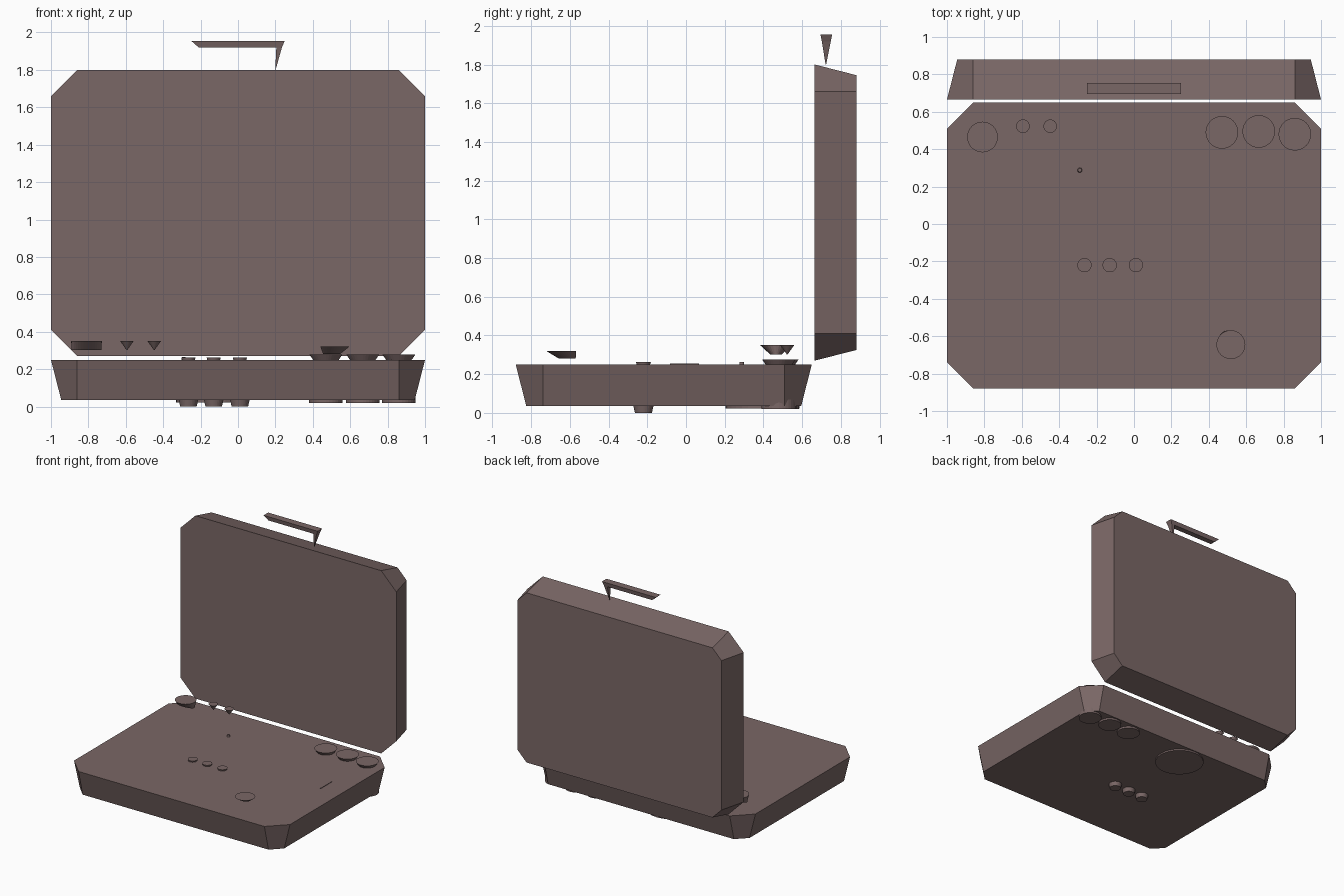
import bpy
import bmesh
import math
from mathutils import Matrix

if "Cube" in bpy.data.objects:
    bpy.data.objects.remove(bpy.data.objects["Cube"])

mat = bpy.data.materials.new("dusty brown")
mat.diffuse_color = (0.195, 0.136, 0.133, 1)
mat.use_nodes = True
mat.node_tree.nodes["Principled BSDF"].inputs["Base Color"].default_value = mat.diffuse_color


def loft(name, rings, matrix=None):
    """Closed solid skinned through rings with equal point counts."""
    bm = bmesh.new()
    loops = [[bm.verts.new(p) for p in ring] for ring in rings]
    n = len(loops[0])
    for a, b in zip(loops, loops[1:]):
        for i in range(n):
            j = (i + 1) % n
            bm.faces.new((a[i], a[j], b[j], b[i]))
    bm.faces.new(loops[0])
    bm.faces.new(loops[-1])
    bmesh.ops.recalc_face_normals(bm, faces=bm.faces)
    if matrix:
        bm.transform(matrix)
    mesh = bpy.data.meshes.new(name)
    bm.to_mesh(mesh)
    bm.free()
    mesh.materials.append(mat)
    obj = bpy.data.objects.new(name, mesh)
    bpy.context.collection.objects.link(obj)
    return obj


def octagon(hx, hy, cx, cy, z):
    """Rectangle with half sizes hx, hy and corners cut at cx, cy."""
    return [(cx, -hy, z), (hx, -cy, z), (hx, cy, z), (cx, hy, z),
            (-cx, hy, z), (-hx, cy, z), (-hx, -cy, z), (-cx, -hy, z)]


def ellipse(x, y, rx, ry, z, n=32):
    return [(x + rx * math.cos(2 * math.pi * i / n),
             y + ry * math.sin(2 * math.pi * i / n), z) for i in range(n)]


def rect(x0, x1, y0, y1, z):
    return [(x0, y0, z), (x1, y0, z), (x1, y1, z), (x0, y1, z)]


def knob(name, x, y, r0, z0, r1, z1):
    return loft(name, [ellipse(x, y, r0, r0, z0), ellipse(x, y, r1, r1, z1)])


# Case halves: the same tapered shell, lying flat and standing upright
shell = [octagon(1, 0.765, 0.86, 0.625, 0.215),
         octagon(0.945, 0.71, 0.86, 0.625, 0)]
loft("base_shell", shell, Matrix.Translation((0, -0.115, 0.035)))
loft("lid_shell", shell, Matrix.Translation((0, 0.88, 1.035))
     @ Matrix.Rotation(math.pi / 2, 4, 'X'))

# Handle: bar with one pointed leg
loft("handle_bar", [rect(-0.25, 0.25, 0.695, 0.755, 1.955),
                    rect(-0.21, 0.235, 0.702, 0.748, 1.92)])
loft("handle_leg", [rect(0.205, 0.235, 0.702, 0.748, 1.92),
                    rect(0.199, 0.201, 0.721, 0.724, 1.80)])

# Large dials at the back right, with matching ends under the base
for i, (x, y) in enumerate([(0.47, 0.49), (0.667, 0.495), (0.86, 0.48)]):
    knob(f"dial_{i}", x, y, 0.062, 0.24, 0.087, 0.277)
    knob(f"dial_underside_{i}", x, y, 0.09, 0.02, 0.09, 0.07)

# Small buttons in the middle with feet below
for i, x in enumerate((-0.265, -0.13, 0.01)):
    knob(f"button_{i}", x, -0.22, 0.032, 0.24, 0.038, 0.262)
    knob(f"foot_{i}", x, -0.22, 0.044, 0, 0.054, 0.045)

# Pointed switches at the back left
for i, x in enumerate((-0.594, -0.448)):
    knob(f"switch_{i}", x, 0.523, 0.002, 0.302, 0.036, 0.35)

# Raised knobs with uneven undersides
loft("left_knob", [ellipse(-0.81, 0.465, 0.08, 0.03, 0.302),
                   ellipse(-0.81, 0.465, 0.082, 0.082, 0.35)])
loft("front_knob", [ellipse(0.50, -0.613, 0.045, 0.043, 0.28),
                    ellipse(0.518, -0.645, 0.077, 0.077, 0.32)])

# Round plate under the base, tiny peg and thin slot on top
knob("bottom_plate", -0.14, 0.395, 0.192, 0.022, 0.192, 0.04)
knob("peg", -0.29, 0.288, 0.014, 0.245, 0.010, 0.264)
loft("slot", [rect(0.818, 0.822, -0.082, 0.067, 0.245),
              rect(0.818, 0.822, -0.082, 0.067, 0.254)])
